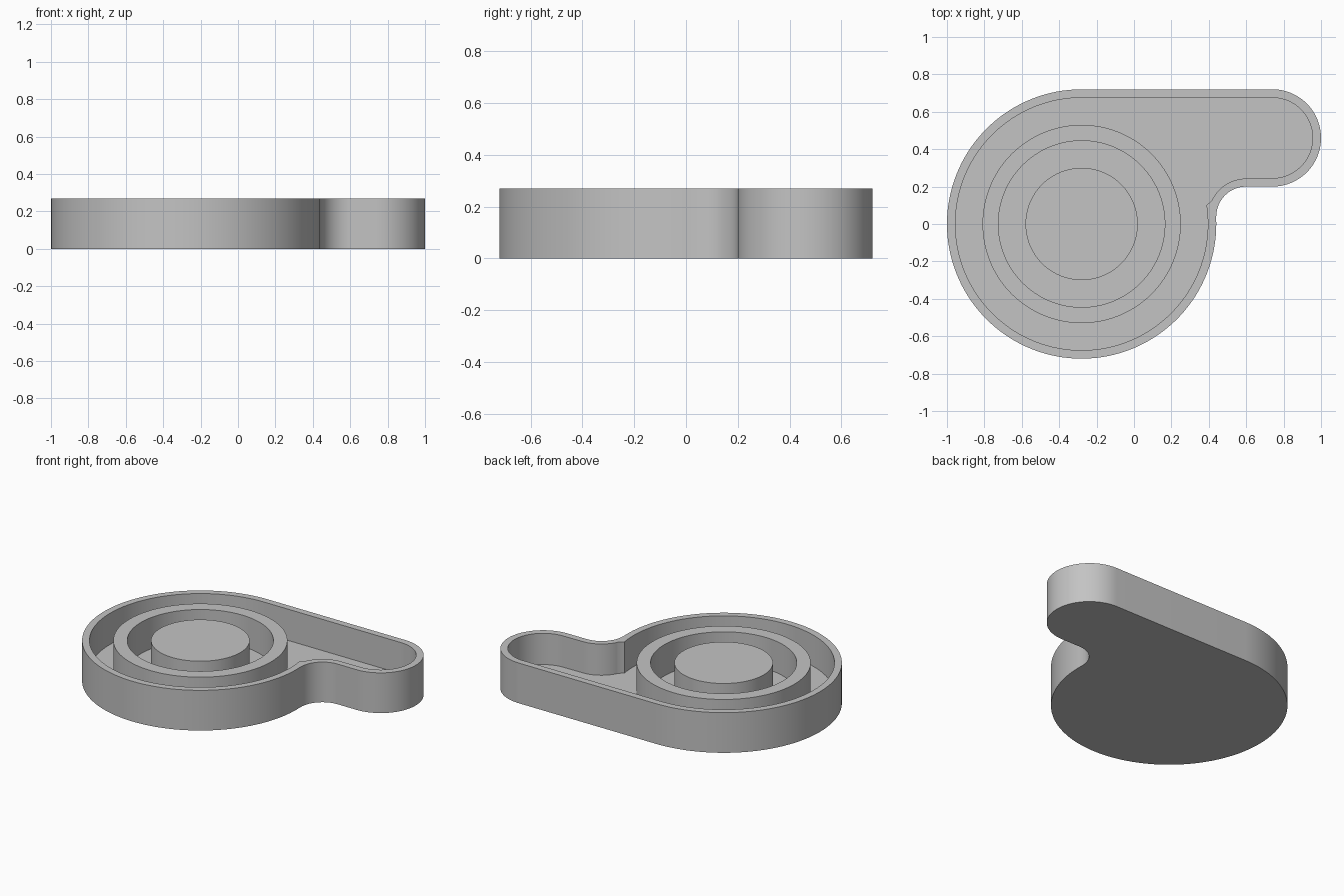
import bpy, bmesh
from math import cos, sin, radians

if "Cube" in bpy.data.objects:
    bpy.data.objects.remove(bpy.data.objects["Cube"])

HEIGHT, FLOOR = 0.27, 0.06
HUB = (-0.28, 0.0)       # centre of the round chamber
TIP = (0.74, 0.46)       # centre of the outlet's rounded end
NOTCH = (0.60, 0.04)     # centre of the concave corner

grey = bpy.data.materials.new("plain grey")
grey.use_nodes = True
grey.diffuse_color = (0.55, 0.55, 0.55, 1)
grey.node_tree.nodes["Principled BSDF"].inputs["Base Color"].default_value = (0.55, 0.55, 0.55, 1)


def arc(centre, radius, start, end, steps):
    angles = [radians(start + (end - start) * i / steps) for i in range(steps + 1)]
    return [(centre[0] + radius * cos(a), centre[1] + radius * sin(a)) for a in angles]


def circle(radius):
    return arc(HUB, radius, 0, 360, 128)[:-1]


def loop(bm, points, z):
    return [bm.verts.new((x, y, z)) for x, y in points]


def wall(bm, low, high):
    for i in range(len(low)):
        j = (i + 1) % len(low)
        bm.faces.new((low[i], low[j], high[j], high[i]))


def build(name, outer, base, inner=None, pocket=None):
    """Upright solid; an inner outline sinks a pocket down to the given level."""
    bm = bmesh.new()
    low, high = loop(bm, outer, base), loop(bm, outer, HEIGHT)
    wall(bm, low, high)
    bm.faces.new(low)
    if inner:
        top, bottom = loop(bm, inner, HEIGHT), loop(bm, inner, pocket)
        wall(bm, top, bottom)
        bm.faces.new(bottom)
        rim = [bm.edges.get((ring[i - 1], ring[i])) for ring in (high, top) for i in range(len(ring))]
        bmesh.ops.triangle_fill(bm, edges=rim, use_beauty=True)
    else:
        bm.faces.new(high)
    bmesh.ops.recalc_face_normals(bm, faces=bm.faces)
    mesh = bpy.data.meshes.new(name)
    bm.to_mesh(mesh)
    bm.free()
    mesh.materials.append(grey)
    obj = bpy.data.objects.new(name, mesh)
    bpy.context.collection.objects.link(obj)
    bpy.ops.object.select_all(action="DESELECT")
    obj.select_set(True)
    bpy.context.view_layer.objects.active = obj
    bpy.ops.object.shade_smooth_by_angle(angle=radians(30))
    return obj


# Housing: round chamber running into a straight outlet, open at the top
outside = arc(HUB, 0.72, 90, 363, 100) + arc(NOTCH, 0.16, 178, 90, 24) + arc(TIP, 0.26, -90, 90, 48)
inside = arc(HUB, 0.675, 90, 368.5, 100) + arc(NOTCH, 0.203, 155, 90, 20) + arc(TIP, 0.215, -90, 90, 48)
build("housing", outside, 0, inside, FLOOR)

# Ring and centre post standing on the chamber floor
build("inner_ring", circle(0.53), FLOOR - 0.02, circle(0.445), FLOOR)
build("centre_post", circle(0.30), FLOOR - 0.02)
